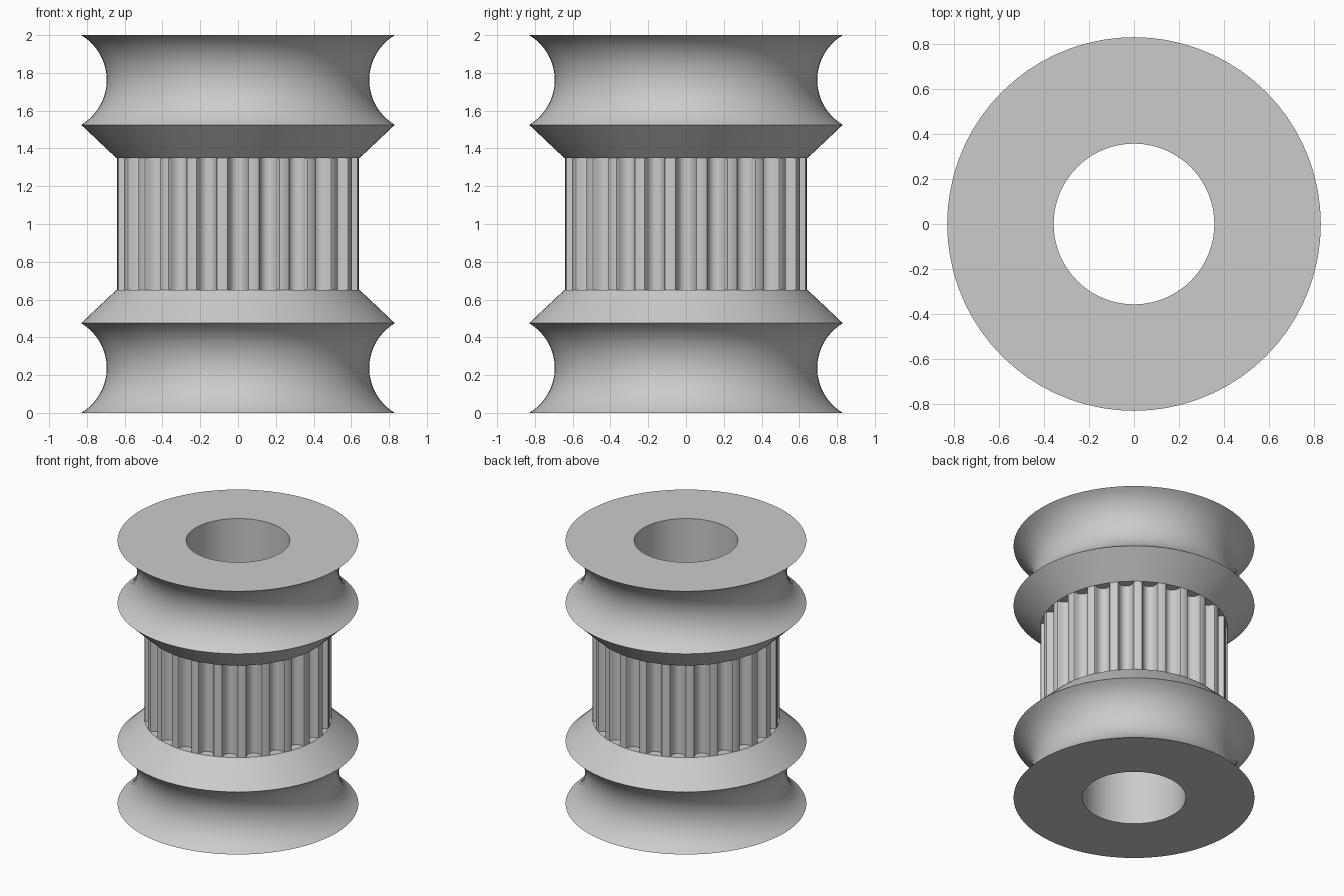
import bpy, bmesh, math

cube = bpy.data.objects.get("Cube")
if cube:
    bpy.data.objects.remove(cube, do_unlink=True)

RIM, WAIST, CORE, BORE = 0.83, 0.695, 0.645, 0.357
LIP, LEDGE, HEIGHT = 0.475, 0.65, 2.0
TEETH, SEGMENTS = 24, 72

grey = bpy.data.materials.new("plain grey")
grey.use_nodes = True
colour = (0.6, 0.6, 0.6, 1)
grey.diffuse_color = colour
grey.node_tree.nodes["Principled BSDF"].inputs["Base Color"].default_value = colour


def ring(radius, z, count):
    return [(radius * math.cos(math.tau * i / count),
             radius * math.sin(math.tau * i / count), z) for i in range(count)]


def build(name, rings):
    """Bridge a closed sequence of equal-length rings into one solid."""
    bm = bmesh.new()
    loops = [[bm.verts.new(p) for p in r] for r in rings]
    for a, b in zip(loops, loops[1:] + loops[:1]):
        for i in range(len(a)):
            j = (i + 1) % len(a)
            bm.faces.new((a[i], a[j], b[j], b[i]))
    bmesh.ops.recalc_face_normals(bm, faces=bm.faces)
    mesh = bpy.data.meshes.new(name)
    bm.to_mesh(mesh)
    bm.free()
    mesh.materials.append(grey)
    obj = bpy.data.objects.new(name, mesh)
    bpy.context.collection.objects.link(obj)
    bpy.ops.object.select_all(action='DESELECT')
    obj.select_set(True)
    bpy.context.view_layer.objects.active = obj
    bpy.ops.object.shade_smooth_by_angle(angle=math.radians(30))
    return obj


# Flange profile: a round channel between two rims, then a cone to the core
half, sag = LIP / 2, RIM - WAIST
arc_r = (half ** 2 + sag ** 2) / (2 * sag)
sweep = math.asin(half / arc_r)
profile = [(BORE, 0)]
for i in range(17):
    a = sweep * (i / 8 - 1)
    profile.append((WAIST + arc_r * (1 - math.cos(a)), half + arc_r * math.sin(a)))
profile += [(CORE, LEDGE), (BORE, LEDGE)]

build("lower_flange", [ring(r, z, SEGMENTS) for r, z in profile])
build("upper_flange", [ring(r, HEIGHT - z, SEGMENTS) for r, z in profile])

# Toothed core: rounded grooves, as half-width and depth
side = [(0.065, 0), (0.0565, 0.003), (0.052, 0.011), (0.0505, 0.021), (0.044, 0.039),
        (0.039, 0.047), (0.031, 0.056), (0.0215, 0.062), (0.011, 0.0655)]
groove = [(-x, d) for x, d in side] + [(0, 0.067)] + side[::-1]
outline = [(math.tau * t / TEETH + x / CORE, CORE - d)
           for t in range(TEETH) for x, d in groove]


def core_ring(z, radius=None):
    return [((radius or r) * math.cos(a), (radius or r) * math.sin(a), z)
            for a, r in outline]


top = HEIGHT - LEDGE
build("toothed_core", [core_ring(LEDGE, BORE), core_ring(LEDGE),
                       core_ring(top), core_ring(top, BORE)])
